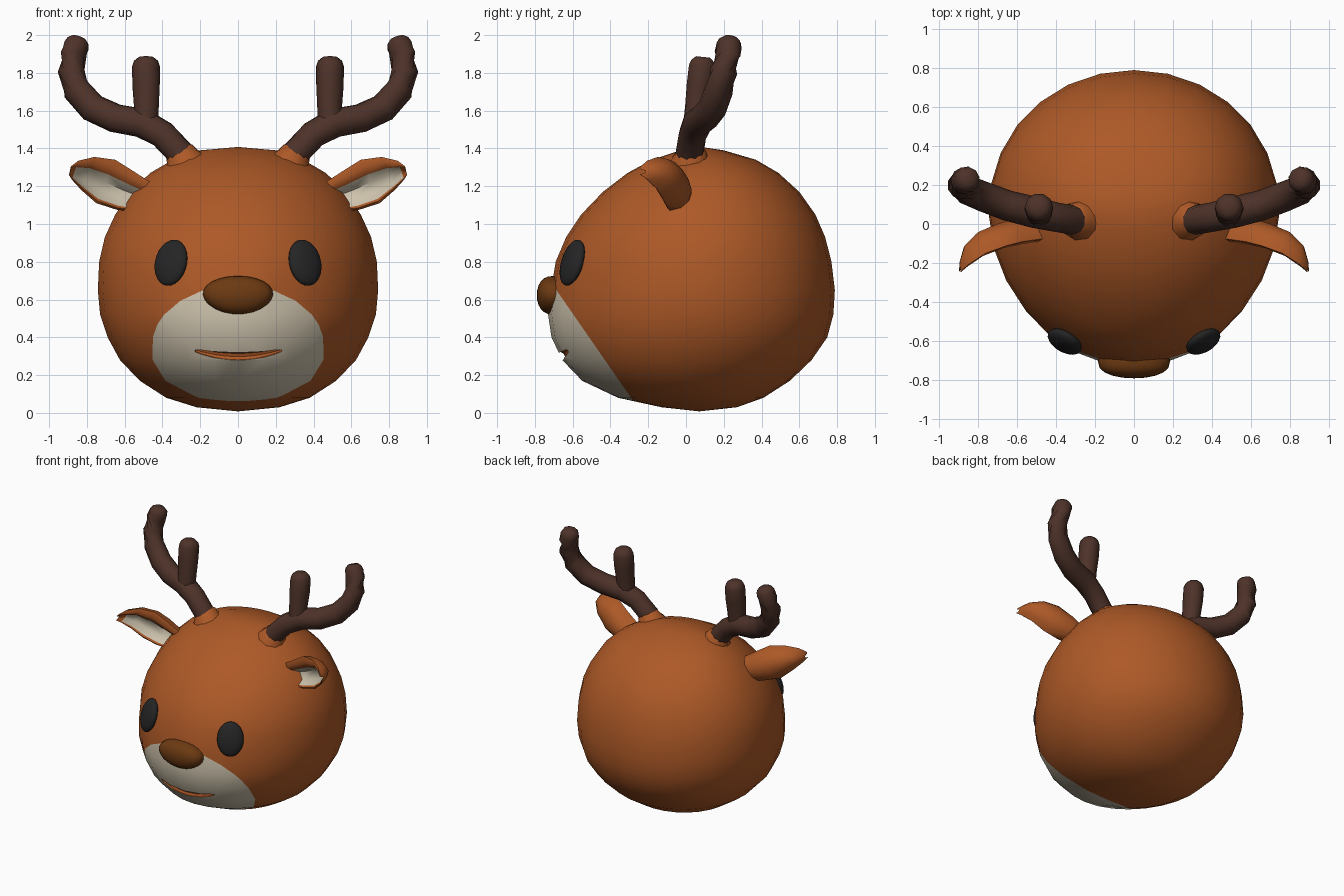
import bpy, bmesh, math
from mathutils import Vector, Matrix

if "Cube" in bpy.data.objects:
    bpy.data.objects.remove(bpy.data.objects["Cube"])


def material(name, rgb):
    m = bpy.data.materials.new(name)
    m.diffuse_color = (*rgb, 1)
    m.use_nodes = True
    m.node_tree.nodes["Principled BSDF"].inputs["Base Color"].default_value = m.diffuse_color
    return m


FUR = material("orange_fur", (0.42, 0.10, 0.02))
CREAM = material("cream_fur", (0.62, 0.55, 0.42))
HORN = material("dark_brown_horn", (0.075, 0.032, 0.022))
BLACK = material("black", (0.018, 0.018, 0.018))
NOSE = material("nose_brown", (0.15, 0.042, 0.006))


def finish(bm, name, mats, mirror=False, angle=50):
    bmesh.ops.recalc_face_normals(bm, faces=bm.faces)
    mesh = bpy.data.meshes.new(name)
    bm.to_mesh(mesh)
    bm.free()
    for m in mats:
        mesh.materials.append(m)
    ob = bpy.data.objects.new(name, mesh)
    bpy.context.collection.objects.link(ob)
    if mirror:
        ob.modifiers.new("mirror", 'MIRROR').use_mirror_merge = False
    smooth(ob, angle)
    return ob


def smooth(ob, angle):
    bpy.ops.object.select_all(action='DESELECT')
    ob.select_set(True)
    bpy.context.view_layer.objects.active = ob
    bpy.ops.object.shade_smooth_by_angle(angle=math.radians(angle))


def bridge(bm, rings):
    """Join successive vertex rings; returns faces as rows."""
    rows = []
    for a, b in zip(rings, rings[1:]):
        n = len(a)
        rows.append([bm.faces.new((a[i], a[(i + 1) % n], b[(i + 1) % n], b[i])) for i in range(n)])
    return rows


def tube(bm, path, sides=10):
    """Round tube along (x, y, z, radius) points with domed ends."""
    pts = [Vector(p[:3]) for p in path]
    rings = []

    def ring(c, d, r):
        q = d.to_track_quat('Z', 'Y')
        rings.append([bm.verts.new(c + q @ Vector((r * math.cos(t), r * math.sin(t), 0)))
                      for t in (2 * math.pi * i / sides for i in range(sides))])

    for i, p in enumerate(path):
        d = (pts[min(i + 1, len(pts) - 1)] - pts[max(i - 1, 0)]).normalized()
        ring(pts[i], d, p[3])
    for k in (0.5, 0.85):
        ring(pts[-1] + d * path[-1][3] * k * 0.8, d, path[-1][3] * math.sqrt(1 - k * k))
    bridge(bm, rings)
    bm.faces.new(rings[0])
    bm.faces.new(rings[-1])


def ellipsoid(bm, centre, radii, rot=Matrix(), u=20, v=12):
    mat = Matrix.Translation(centre) @ rot @ Matrix.Diagonal((*radii, 1))
    return bmesh.ops.create_uvsphere(bm, u_segments=u, v_segments=v, radius=1, matrix=mat)['verts']


# Head: lofted rings of (z, front y, back y, half width)
PROFILE = [(0.03, -0.13, 0.27, 0.22), (0.08, -0.36, 0.41, 0.38), (0.17, -0.55, 0.55, 0.52),
           (0.28, -0.655, 0.665, 0.625), (0.40, -0.712, 0.748, 0.69), (0.52, -0.73, 0.78, 0.73),
           (0.65, -0.715, 0.788, 0.742), (0.80, -0.69, 0.77, 0.735), (0.93, -0.635, 0.737, 0.705),
           (1.05, -0.555, 0.685, 0.65), (1.17, -0.44, 0.60, 0.57), (1.27, -0.31, 0.49, 0.465),
           (1.34, -0.18, 0.37, 0.345), (1.39, -0.03, 0.20, 0.20)]
SEG = 28
bm = bmesh.new()
rings = []
for z, yf, yb, w in PROFILE:
    ring = []
    for i in range(SEG):
        t = 2 * math.pi * i / SEG
        s = math.sin(t)
        ring.append(bm.verts.new((w * math.cos(t) * (1 + 0.05 * s),
                                  (yf + yb) / 2 + (yb - yf) / 2 * s, z)))
    rings.append(ring)
bridge(bm, rings)
for ring, pole in ((rings[0], (0, 0.07, 0.008)), (rings[-1], (0, 0.08, 1.408))):
    p = bm.verts.new(pole)
    for i in range(SEG):
        bm.faces.new((ring[i], ring[(i + 1) % SEG], p))
# Muzzle colour: everything in front of a slanted plane
co, no = Vector((0, -0.70, 0.67)), Vector((0, -0.62, -0.43)).normalized()
bmesh.ops.bisect_plane(bm, geom=bm.verts[:] + bm.edges[:] + bm.faces[:], dist=1e-4, plane_co=co, plane_no=no)
for f in bm.faces:
    f.material_index = int((f.calc_center_median() - co).dot(no) > 0)
head = finish(bm, "head", [FUR, CREAM])

# Mouth: curved groove cut into the muzzle
bm = bmesh.new()
tube(bm, [(0.225 * s, -0.665 + 0.045 * s * s, 0.298 + 0.034 * s * s, 0.024 - 0.014 * s * s)
          for s in (k / 6 for k in range(-6, 7))], 8)
cutter = finish(bm, "mouth_cutter", [FUR, CREAM])
cutter.hide_render = True
cut = head.modifiers.new("mouth", 'BOOLEAN')
cut.operation = 'DIFFERENCE'
cut.solver = 'EXACT'
cut.object = cutter
bpy.context.view_layer.objects.active = head
bpy.ops.object.modifier_apply(modifier="mouth")
bpy.data.objects.remove(cutter)
smooth(head, 40)

# Antlers: main beam and upright branch
bm = bmesh.new()
tube(bm, [(0.25, 0.02, 1.29, 0.075), (0.31, 0.02, 1.38, 0.075), (0.40, 0.035, 1.475, 0.075),
          (0.51, 0.06, 1.535, 0.08), (0.65, 0.095, 1.56, 0.078), (0.77, 0.14, 1.615, 0.077),
          (0.855, 0.175, 1.71, 0.075), (0.883, 0.20, 1.81, 0.073), (0.87, 0.22, 1.90, 0.07),
          (0.855, 0.228, 1.945, 0.068)])
tube(bm, [(0.49, 0.05, 1.50, 0.068), (0.485, 0.06, 1.62, 0.066), (0.487, 0.075, 1.74, 0.073),
          (0.487, 0.085, 1.835, 0.073)])
finish(bm, "antlers", [HORN], True, 60)

# Fur collars at the antler bases
bm = bmesh.new()
tube(bm, [(0.26, 0.02, 1.28, 0.12), (0.285, 0.025, 1.335, 0.105), (0.295, 0.027, 1.355, 0.09)])
finish(bm, "antler_collars", [FUR], True, 60)

# Ears: cupped sections of (upper x, z, lower x, z, front y, back y)
EAR = [(0.43, 1.20, 0.50, 1.06, -0.07, 0.03), (0.57, 1.29, 0.64, 1.075, -0.09, 0.03),
       (0.65, 1.34, 0.75, 1.11, -0.11, 0.0), (0.76, 1.355, 0.83, 1.18, -0.15, -0.04),
       (0.845, 1.335, 0.88, 1.235, -0.205, -0.105), (0.885, 1.305, 0.895, 1.26, -0.24, -0.185)]
SECTION = [((1 - math.cos(math.pi * k / 6)) / 2, math.sin(math.pi * k / 6)) for k in range(7)]
SECTION += [(0.95, -0.08), (0.90, 0.0), (0.78, 0.4), (0.52, 0.5), (0.34, 0.05), (0.17, -0.12)]
bm = bmesh.new()
rings = [[bm.verts.new((ux + (lx - ux) * v, yf + (yb - yf) * d, uz + (lz - uz) * v)) for v, d in SECTION]
         for ux, uz, lx, lz, yf, yb in EAR]
rows = bridge(bm, rings)
bm.faces.new(rings[0])
bm.faces.new(rings[-1])
for row in rows[:-1]:
    for i in (8, 9, 10):
        row[i].material_index = 1
finish(bm, "ears", [FUR, CREAM], True, 60)

# Eyes: flattened ellipsoids lying on the face
bm = bmesh.new()
rot = Matrix.Rotation(math.radians(30), 4, 'Z') @ Matrix.Rotation(math.radians(-17), 4, 'X')
ellipsoid(bm, (0.355, -0.602, 0.795), (0.096, 0.042, 0.127), rot)
finish(bm, "eyes", [BLACK], True)

# Nose: rounded block, a little narrower at the bottom
bm = bmesh.new()
for v in ellipsoid(bm, (0, 0, 0), (1, 1, 1)):
    x, y, z = v.co
    y = math.copysign(abs(y) ** 0.75, y)
    v.co = (0.185 * x * (1 + 0.08 * z), -0.70 + 0.09 * y, 0.623 + 0.102 * z)
finish(bm, "nose", [NOSE])
